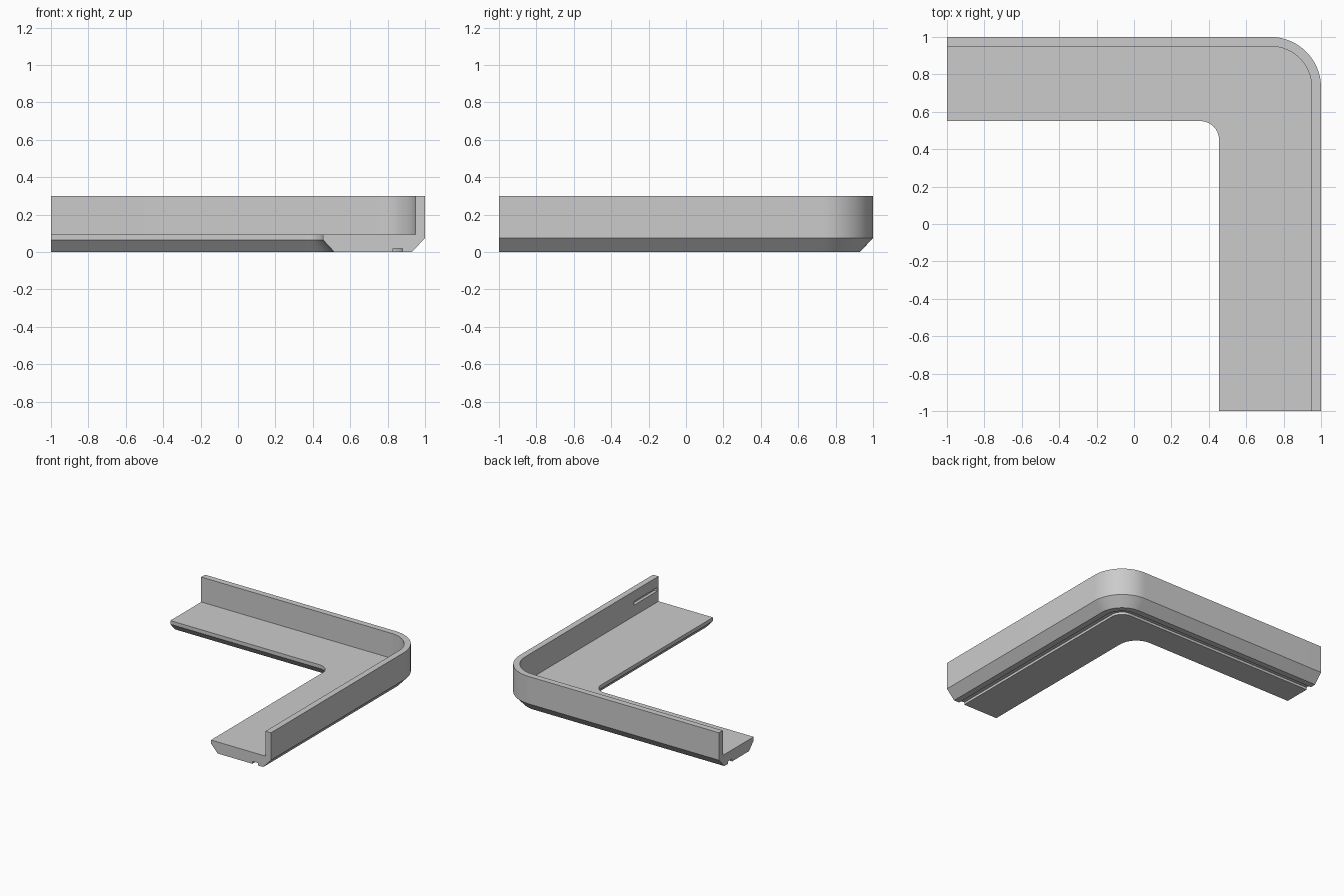
import bpy, bmesh, math

if "Cube" in bpy.data.objects:
    bpy.data.objects.remove(bpy.data.objects["Cube"])

SEG = 20  # segments in each rounded corner

grey = bpy.data.materials.new("plain grey")
grey.diffuse_color = (0.6, 0.6, 0.6, 1)
grey.use_nodes = True
grey.node_tree.nodes["Principled BSDF"].inputs["Base Color"].default_value = grey.diffuse_color


def bend(cx, cy, r, z):
    """L-shaped path from the left end, round the corner, to the front end."""
    pts = [(-1, cy, z)]
    for i in range(SEG + 1):
        a = math.pi / 2 * (1 - i / SEG)
        pts.append((cx - r + r * math.cos(a), cy - r + r * math.sin(a), z))
    return pts + [(cx, -1, z)]


def outer(d, z):
    return bend(1 - d, 1 - d, 0.27 - d, z)


def inner(e, z):
    return bend(0.455 + e, 0.55 + e, 0.1 + e, z)


# Cross-section: upright wall, chamfered underside with groove, flat ledge
rings = [
    outer(0.05, 0.3), outer(0, 0.3), outer(0, 0.075), outer(0.07, 0),
    outer(0.12, 0), outer(0.12, 0.02), outer(0.17, 0.02), outer(0.17, 0),
    inner(0.06, 0), inner(0, 0.065), inner(0, 0.095), outer(0.05, 0.095),
]

bm = bmesh.new()
grid = [[bm.verts.new(p) for p in ring] for ring in rings]
for k, a in enumerate(grid):
    b = grid[(k + 1) % len(grid)]
    for i in range(len(a) - 1):
        bm.faces.new((a[i], a[i + 1], b[i + 1], b[i]))
# End caps
bm.faces.new([r[0] for r in grid])
bm.faces.new([r[-1] for r in reversed(grid)])
bmesh.ops.recalc_face_normals(bm, faces=bm.faces)
mesh = bpy.data.meshes.new("corner_trim")
bm.to_mesh(mesh)
bm.free()
mesh.materials.append(grey)
trim = bpy.data.objects.new("corner_trim", mesh)
bpy.context.collection.objects.link(trim)

# Short slot in the inside of the wall near the front end
bpy.ops.mesh.primitive_cube_add(size=1, location=(0.95, -0.83, 0.2))
cutter = bpy.context.object
cutter.name = "slot_cutter"
cutter.scale = (0.05, 0.3, 0.03)
cutter.data.materials.append(grey)
cutter.hide_render = True
cutter.hide_set(True)
cut = trim.modifiers.new("slot", 'BOOLEAN')
cut.operation = 'DIFFERENCE'
cut.solver = 'EXACT'
cut.object = cutter

# Smooth corners, sharp edges
bpy.ops.object.select_all(action='DESELECT')
trim.select_set(True)
bpy.context.view_layer.objects.active = trim
bpy.ops.object.modifier_apply(modifier="slot")
bpy.ops.object.shade_smooth_by_angle(angle=math.radians(30))
